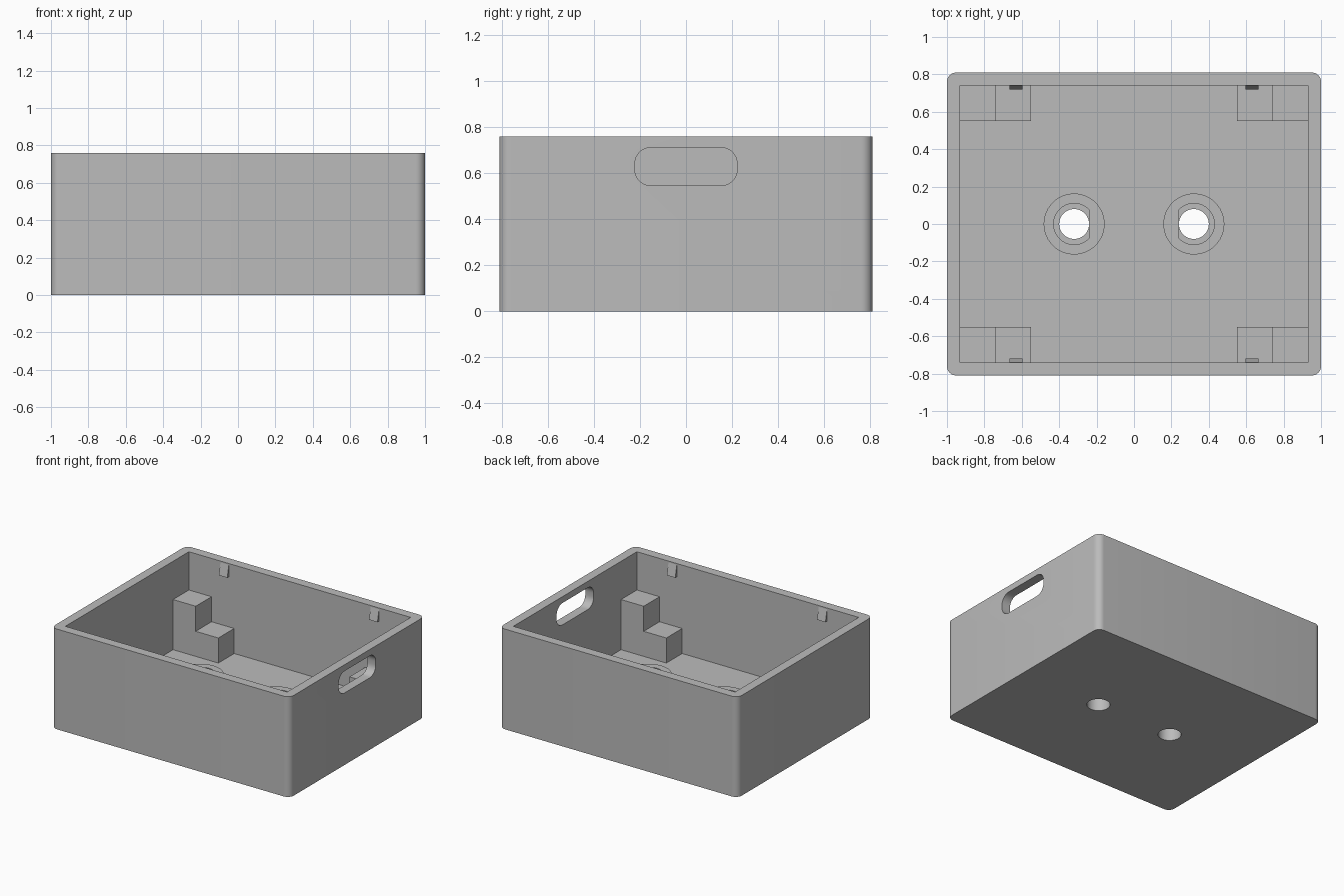
import bpy, bmesh
from math import cos, sin, pi, radians

if "Cube" in bpy.data.objects:
    bpy.data.objects.remove(bpy.data.objects["Cube"], do_unlink=True)

HX, HY, H = 1.0, 0.81, 0.76          # outer half sizes and height
IX, IY, FLOOR = 0.93, 0.74, 0.09     # cavity half sizes and floor level
STEP = 0.19                          # size of one support step

grey = bpy.data.materials.new("plain_grey")
grey.use_nodes = True
grey.diffuse_color = (0.5, 0.5, 0.5, 1)
grey.node_tree.nodes["Principled BSDF"].inputs["Base Color"].default_value = (0.5, 0.5, 0.5, 1)

MAPS = {
    "x": lambda u, v, w: (w, u, v),
    "y": lambda u, v, w: (u, w, v),
    "z": lambda u, v, w: (u, v, w),
}


def prism(name, outline, start, end, axis="z"):
    """Extrude a flat outline along one axis."""
    bm = bmesh.new()
    face = bm.faces.new([bm.verts.new(MAPS[axis](u, v, start)) for u, v in outline])
    new = bmesh.ops.extrude_face_region(bm, geom=[face])["geom"]
    bmesh.ops.translate(bm, vec=MAPS[axis](0, 0, end - start),
                        verts=[g for g in new if isinstance(g, bmesh.types.BMVert)])
    bmesh.ops.recalc_face_normals(bm, faces=bm.faces)
    mesh = bpy.data.meshes.new(name)
    bm.to_mesh(mesh)
    bm.free()
    mesh.materials.append(grey)
    obj = bpy.data.objects.new(name, mesh)
    bpy.context.collection.objects.link(obj)
    return obj


def rounded_rect(hx, hy, r, cy=0, steps=8):
    pts = []
    for i, (sx, sy) in enumerate([(1, 1), (-1, 1), (-1, -1), (1, -1)]):
        for k in range(steps + 1):
            a = (i + k / steps) * pi / 2
            pts.append((sx * (hx - r) + r * cos(a), cy + sy * (hy - r) + r * sin(a)))
    return pts


def arc(cx, r, a0=0, a1=2 * pi, n=48):
    closed = a1 - a0 > 6.28
    count = n if closed else n + 1
    return [(cx + r * cos(a0 + (a1 - a0) * k / n),
             r * sin(a0 + (a1 - a0) * k / n)) for k in range(count)]


def cut(obj, *cutters):
    """Subtract the cutters and bake the result."""
    for c in cutters:
        c.hide_render = True
        mod = obj.modifiers.new("cut", "BOOLEAN")
        mod.operation, mod.solver, mod.object = "DIFFERENCE", "EXACT", c
    bpy.context.view_layer.update()
    baked = bpy.data.meshes.new_from_object(
        obj.evaluated_get(bpy.context.evaluated_depsgraph_get()))
    obj.modifiers.clear()
    obj.data = baked


parts, cutters = [], []

# Box shell with cavity and a grip slot in one end wall
shell = prism("box_shell", rounded_rect(HX, HY, 0.05), 0, H)
cavity = prism("cavity_cutter", [(-IX, -IY), (IX, -IY), (IX, IY), (-IX, IY)], FLOOR, H + 0.1)
grip = prism("grip_cutter", rounded_rect(0.222, 0.083, 0.07, cy=0.629), 0.8, 1.1, "x")
cutters += [cavity, grip]
shell_cutters = [cavity, grip]

for side, s in (("left", 1), ("right", -1)):
    # Round boss with a D-shaped seat and a through hole
    cx = s * 0.32
    boss = prism(side + "_boss", arc(cx, 0.163), FLOOR, 0.28)
    hole = prism(side + "_hole_cutter", arc(cx, 0.08), -0.1, 0.5)
    a = radians(43) if s < 0 else radians(-137)
    seat = prism(side + "_seat_cutter", arc(cx, 0.11, a, a + radians(274)), 0.19, 0.5)
    cut(boss, seat, hole)
    cutters += [hole, seat]
    shell_cutters.append(hole)
    parts.append(boss)

    for end, t in (("front", -1), ("back", 1)):
        # Two-step corner support
        x0, x1, x2 = (s * (IX - k * STEP) for k in range(3))
        low, high = FLOOR + STEP, FLOOR + 2 * STEP
        stair = [(x0, FLOOR), (x0, high), (x1, high), (x1, low), (x2, low), (x2, FLOOR)]
        parts.append(prism(f"{end}_{side}_support", stair, t * IY, t * (IY - STEP), "y"))
        # Wedge catch under the rim
        wedge = [(t * IY, 0.75), (t * (IY - 0.02), 0.66), (t * IY, 0.66)]
        parts.append(prism(f"{end}_{side}_catch", wedge, s * 0.63 - 0.035, s * 0.63 + 0.035, "x"))

cut(shell, *shell_cutters)
parts.append(shell)

for c in cutters:
    bpy.data.objects.remove(c, do_unlink=True)

# Smooth the rounded corners and holes, keep edges crisp
bpy.ops.object.select_all(action="DESELECT")
for p in parts:
    p.select_set(True)
bpy.context.view_layer.objects.active = shell
bpy.ops.object.shade_smooth_by_angle(angle=radians(30))
